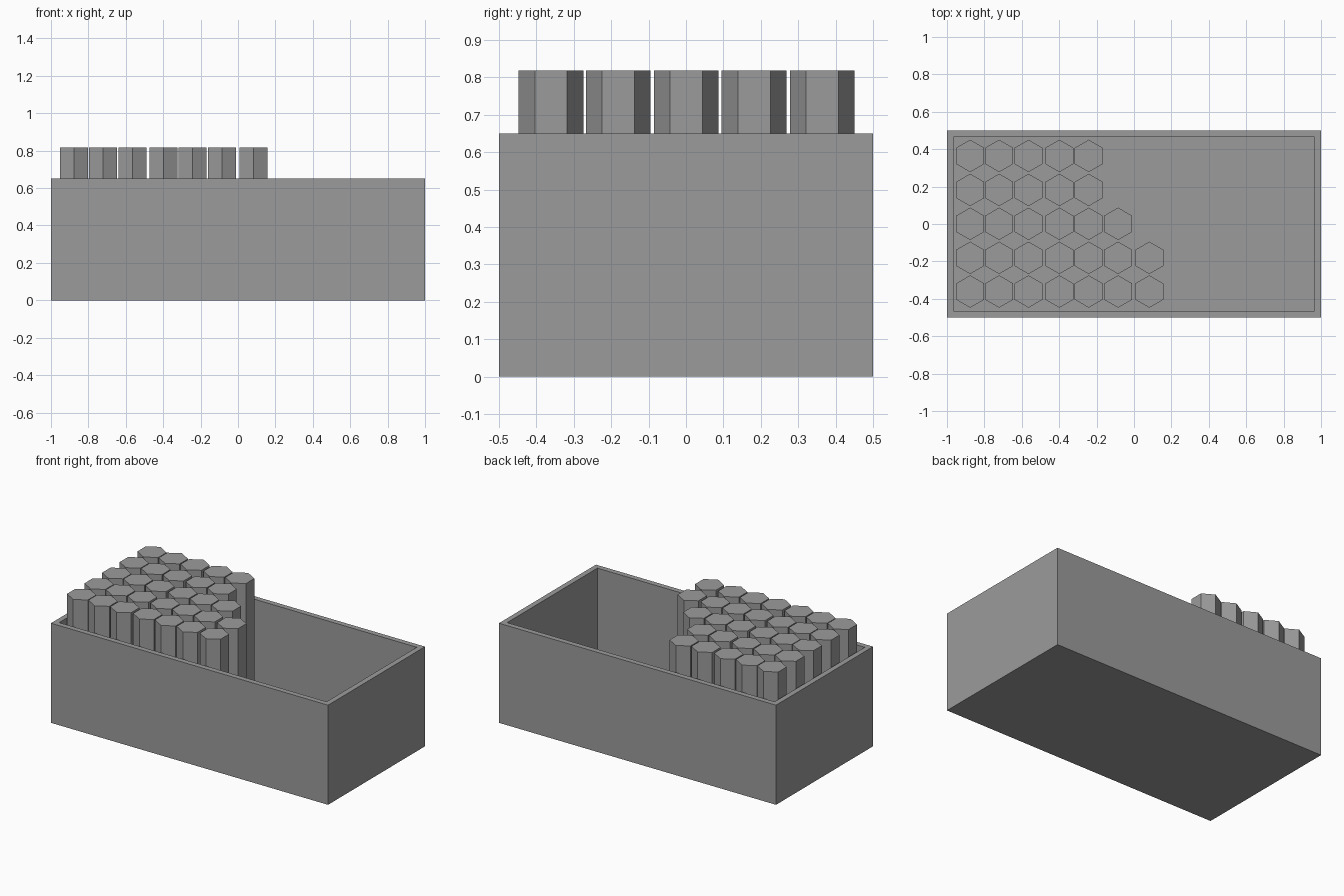
import bpy, bmesh, math

if "Cube" in bpy.data.objects:
    bpy.data.objects.remove(bpy.data.objects["Cube"])

L, W, H, T = 2.0, 1.0, 0.65, 0.035

grey = bpy.data.materials.new("dark_grey")
grey.diffuse_color = (0.33, 0.33, 0.33, 1)
grey.use_nodes = True
grey.node_tree.nodes["Principled BSDF"].inputs["Base Color"].default_value = grey.diffuse_color


def finish(name, bm):
    bmesh.ops.recalc_face_normals(bm, faces=bm.faces)
    mesh = bpy.data.meshes.new(name)
    bm.to_mesh(mesh)
    bm.free()
    mesh.materials.append(grey)
    obj = bpy.data.objects.new(name, mesh)
    bpy.context.collection.objects.link(obj)
    return obj


def extrude_to(bm, face, z, keep):
    ext = bmesh.ops.extrude_face_region(bm, geom=[face], use_keep_orig=keep)
    for v in ext["geom"]:
        if isinstance(v, bmesh.types.BMVert):
            v.co.z = z


# Open tray: a block whose top is inset to a rim and extruded straight down
bm = bmesh.new()
bmesh.ops.create_cube(bm, size=1)
for v in bm.verts:
    v.co = (v.co.x * L, v.co.y * W, (v.co.z + 0.5) * H)
top = max(bm.faces, key=lambda f: f.calc_center_median().z)
bmesh.ops.inset_region(bm, faces=[top], thickness=T, use_even_offset=True)
extrude_to(bm, top, T, False)
# drop the leftover face if the extrusion kept it as a lid
if top.is_valid and top.calc_center_median().z > H / 2:
    bmesh.ops.delete(bm, geom=[top], context='FACES_ONLY')
finish("tray", bm)

# Hexagonal rods standing on the tray floor, rows from front to back
R, TOP = 0.0865, 0.818
columns = [-0.876, -0.721, -0.564, -0.399, -0.242, -0.085, 0.082]
rows = [(-0.361, 7), (-0.181, 7), (0.001, 6), (0.182, 5), (0.364, 5)]


def hex_rod(name, x, y):
    bm = bmesh.new()
    ring = [bm.verts.new((R * math.sin(i * math.pi / 3),
                          R * math.cos(i * math.pi / 3), T)) for i in range(6)]
    extrude_to(bm, bm.faces.new(ring), TOP, True)
    finish(name, bm).location = (x, y, 0)


for r, (y, count) in enumerate(rows):
    for c, x in enumerate(columns[:count]):
        hex_rod(f"hex_rod_{r + 1}_{c + 1}", x, y)
